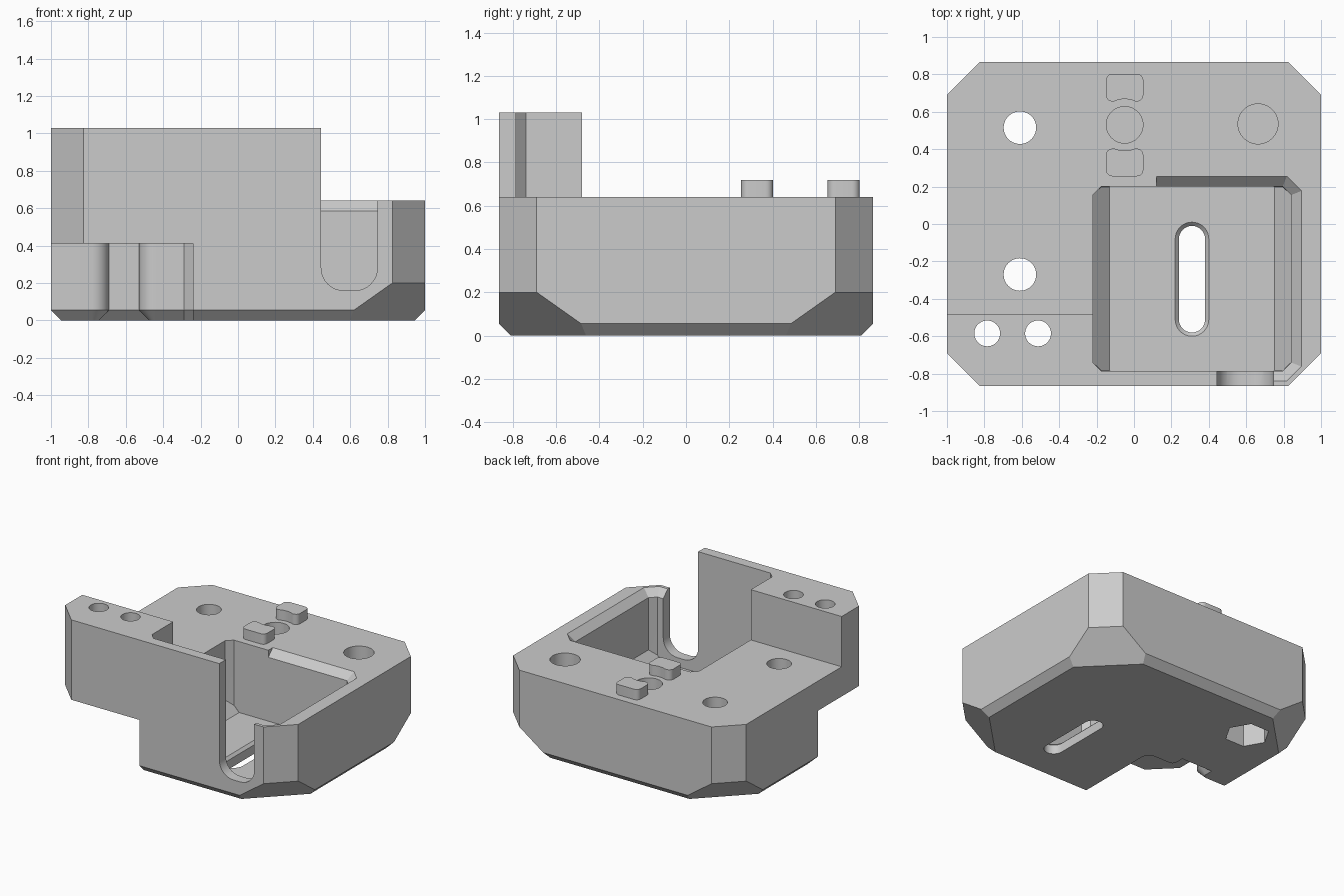
import bpy, bmesh
from math import sin, cos, pi, radians
from mathutils import Vector

if "Cube" in bpy.data.objects:
    bpy.data.objects.remove(bpy.data.objects["Cube"])

grey = bpy.data.materials.new("plain grey")
grey.use_nodes = True
grey.diffuse_color = (0.6, 0.6, 0.6, 1)
grey.node_tree.nodes["Principled BSDF"].inputs["Base Color"].default_value = (0.6, 0.6, 0.6, 1)


def make(name, bm):
    bmesh.ops.recalc_face_normals(bm, faces=bm.faces)
    mesh = bpy.data.meshes.new(name)
    bm.to_mesh(mesh)
    bm.free()
    mesh.materials.append(grey)
    ob = bpy.data.objects.new(name, mesh)
    bpy.context.collection.objects.link(ob)
    return ob


def loft(name, rings):
    """Solid through rings of equal point count, capped at both ends."""
    bm = bmesh.new()
    loops = [[bm.verts.new(p) for p in ring] for ring in rings]
    n = len(loops[0])
    for a, b in zip(loops, loops[1:]):
        for i in range(n):
            j = (i + 1) % n
            bm.faces.new((a[i], a[j], b[j], b[i]))
    bm.faces.new(loops[0])
    bm.faces.new(loops[-1])
    return make(name, bm)


def prism(name, plan, z0, z1):
    return loft(name, [[(x, y, z) for x, y in plan] for z in (z0, z1)])


def box(x0, x1, y0, y1, z0, z1):
    return prism("cutter", [(x0, y0), (x1, y0), (x1, y1), (x0, y1)], z0, z1)


def arc(cx, cy, r, a0, a1, n=8):
    angles = [radians(a0 + (a1 - a0) * i / n) for i in range(n + 1)]
    return [(cx + r * cos(a), cy + r * sin(a)) for a in angles]


def hole(x, y, r, z0, z1, sides=40):
    return prism("cutter", arc(x, y, r, 0, 360 - 360 / sides, sides - 1), z0, z1)


def stadium(x, y0, y1, r):
    return arc(x, y1, r, 0, 180, 16) + arc(x, y0, r, 180, 360, 16)


def trim(bm, point, normal):
    """Slice off everything beyond a plane and close the cut."""
    geom = bm.verts[:] + bm.edges[:] + bm.faces[:]
    cut = bmesh.ops.bisect_plane(bm, geom=geom, plane_co=point, plane_no=normal, clear_outer=True)
    edges = [e for e in cut["geom_cut"] if isinstance(e, bmesh.types.BMEdge)]
    bmesh.ops.holes_fill(bm, edges=edges)


def subtract(target, cutter):
    mod = target.modifiers.new("cut", 'BOOLEAN')
    mod.operation = 'DIFFERENCE'
    mod.solver = 'EXACT'
    mod.object = cutter
    bpy.context.view_layer.objects.active = target
    bpy.ops.object.modifier_apply(modifier=mod.name)
    bpy.data.objects.remove(cutter)


# Body: block with cut corners, bevelled base and steeper base corners
W, D, TOP, DECK, BEV = 1.0, 0.865, 1.03, 0.64, 0.055
bm = bmesh.new()
bmesh.ops.create_cube(bm, size=1)
for v in bm.verts:
    v.co = Vector((v.co.x * 2 * W, v.co.y * 2 * D, (v.co.z + 0.5) * TOP))
for sx in (-1, 1):
    trim(bm, (sx * W, 0, BEV), (sx, 0, -1))
    trim(bm, (0, sx * D, BEV), (0, sx, -1))
    for sy in (-1, 1):
        trim(bm, (sx * W, sy * 0.69, 0), (sx, sy, 0))
        trim(bm, (sx * W, sy * 0.69, 0.2), (sx, sy, -(2 ** 0.5)))
body = make("housing_body", bm)

# Lower deck, leaving the raised corner block and the thin front wall
subtract(body, box(-2, 2, -0.48, 2, DECK, 2))
subtract(body, box(0.445, 2, -2, 0, DECK, 2))

# Main pocket with clipped corners and sloped floor edges
def pocket_ring(inset, z):
    x0, x1, y0, y1 = -0.22 + inset, 0.84 - inset, -0.785, 0.2
    c = max(0.045 - inset, 0.001)
    return [(x0 + c, y0, z), (x1 - c, y0, z), (x1, y0 + c, z), (x1, y1 - c, z),
            (x1 - c, y1, z), (x0 + c, y1, z), (x0, y1 - c, z), (x0, y0 + c, z)]


subtract(body, loft("cutter", [pocket_ring(0.09, 0.09), pocket_ring(0.045, 0.135),
                               pocket_ring(0, 0.18), pocket_ring(0, 2)]))

# Bevelled lip along the pocket's back, side and front rim
def lip_ring(o, z):
    k = o * 0.4
    plan = [(0.12, -0.3), (0.6, -0.3), (0.6, -0.785 - o), (0.795 + k, -0.785 - o),
            (0.84 + o, -0.74 - k), (0.84 + o, 0.155 + k), (0.795 + k, 0.2 + o), (0.12, 0.2 + o)]
    return [(x, y, z) for x, y in plan]


subtract(body, loft("cutter", [lip_ring(0, 0.585), lip_ring(0.06, 0.645)]))

# U-shaped opening through the front wall
u = arc(0.565, 0.28, 0.12, 180, 270) + arc(0.625, 0.28, 0.12, 270, 360) + [(0.745, 2), (0.445, 2)]
subtract(body, loft("cutter", [[(x, y, z) for x, z in u] for y in (-1, -0.7)]))

# Slot in the floor with a bevelled rim
rings = [(0.07, -0.1), (0.07, 0.07), (0.094, 0.094)]
subtract(body, loft("cutter", [[(x, y, z) for x, y in stadium(0.31, -0.51, -0.08, r)]
                               for r, z in rings]))

# Notch under the raised block, with rounded relief and bevelled base edge
def notch_ring(o, z):
    r = 0.09 - o
    plan = [(-1.2, -1.2), (-0.24, -1.2), (-0.24, -0.24 + o), (-0.29, -0.19 + o)]
    plan += arc(-0.44, -0.1, r, 270, 180)
    plan += [(-0.53 + o, -0.09 + o), (-0.69 - o, -0.09 + o)]
    plan += arc(-0.78, -0.1, r, 360, 270) + [(-1.2, -0.19 + o)]
    return [(x, y, z) for x, y in plan]


subtract(body, loft("cutter", [notch_ring(0.06, -0.005), notch_ring(0, BEV), notch_ring(0, 0.41)]))

# Screw holes, nut trap and shallow round recesses
for x, y, r, z0, z1 in ((-0.61, 0.515, 0.087, -1, 2), (-0.61, -0.27, 0.087, 0.3, 2),
                        (-0.785, -0.585, 0.069, 0.3, 2), (-0.513, -0.585, 0.069, 0.3, 2),
                        (0.663, 0.535, 0.107, 0.49, 1), (-0.05, 0.53, 0.098, 0.49, 1)):
    subtract(body, hole(x, y, r, z0, z1))
subtract(body, hole(-0.61, 0.515, 0.16, -0.1, 0.25, 6))

# Two rounded pegs hollowed towards the round recess
def peg_plan(x0, x1, y0, y1, r):
    return (arc(x1 - r, y1 - r, r, 0, 90, 6) + arc(x0 + r, y1 - r, r, 90, 180, 6)
            + arc(x0 + r, y0 + r, r, 180, 270, 6) + arc(x1 - r, y0 + r, r, 270, 360, 6))


pegs = []
for name, y0, y1 in (("front_peg", 0.255, 0.403), ("back_peg", 0.655, 0.803)):
    peg = prism(name, peg_plan(-0.15, 0.05, y0, y1, 0.035), DECK - 0.005, 0.72)
    subtract(peg, hole(-0.05, 0.53, 0.138, 0.5, 1, 64))
    pegs.append(peg)

# Smooth curves, sharp edges
for ob in [body] + pegs:
    bpy.ops.object.select_all(action='DESELECT')
    ob.select_set(True)
    bpy.context.view_layer.objects.active = ob
    bpy.ops.object.shade_smooth_by_angle(angle=radians(25))
